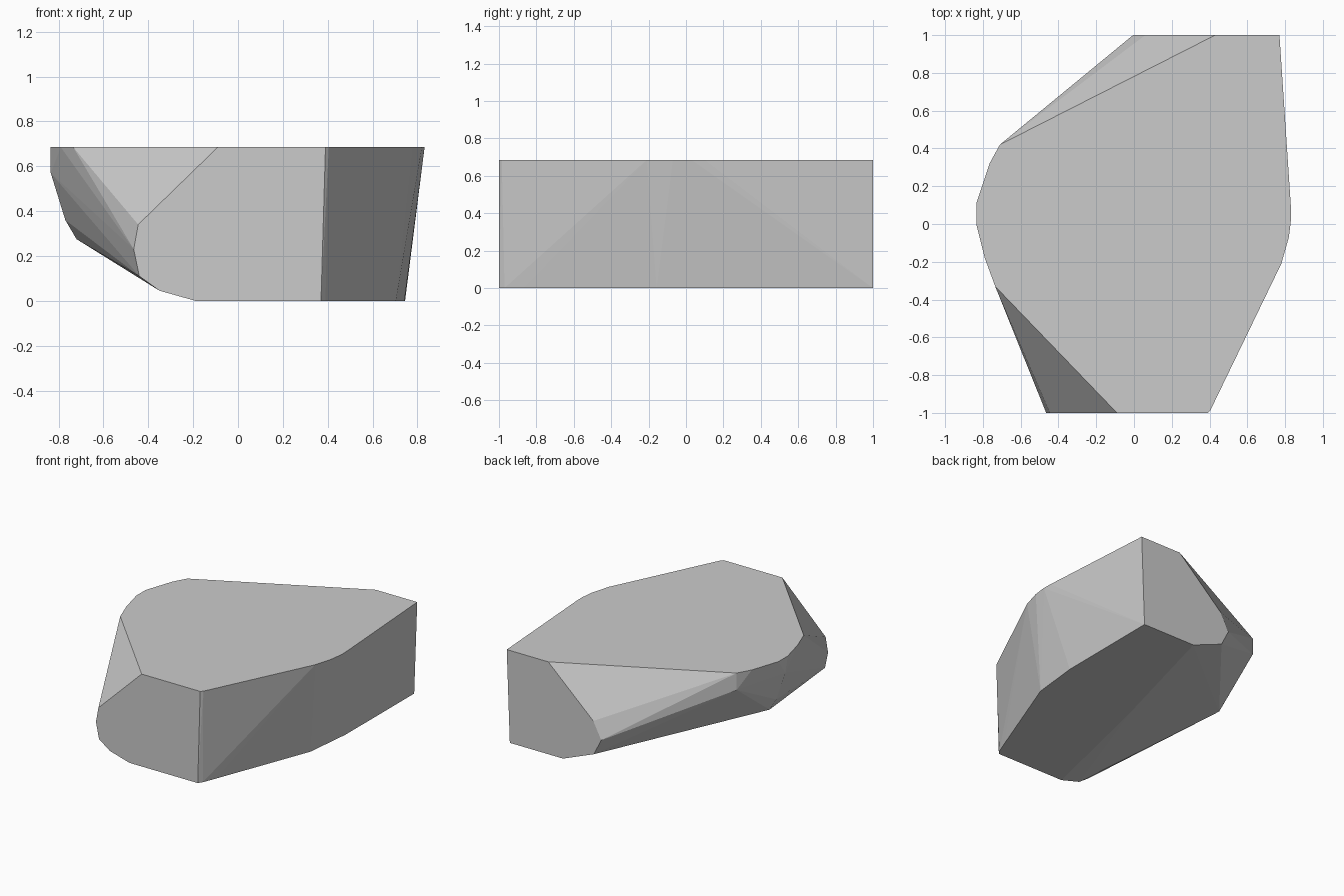
import bpy, bmesh, math

if "Cube" in bpy.data.objects:
    bpy.data.objects.remove(bpy.data.objects["Cube"])

TOP = 0.685

# flat top outline (x, y)
top = [(0.77, 1), (0.83, 0.1), (0.832, 0.03), (0.82, -0.07), (0.78, -0.21),
       (0.405, -0.985), (0.39, -1), (-0.09, -1), (-0.735, -0.33), (-0.79, -0.18),
       (-0.835, 0), (-0.835, 0.11), (-0.765, 0.32), (-0.71, 0.42), (0.43, 1)]
# flat base outline (x, y)
base = [(0.745, 1), (0.742, 0.2), (0.704, -0.157), (0.43, -0.87), (0.39, -0.97),
        (0.37, -1), (-0.19, -1), (0.04, 0), (0.308, 1)]
# chipped left edges of the front and back ends (x, z)
front_end = [(-0.445, 0.34), (-0.465, 0.23), (-0.44, 0.11), (-0.35, 0.045)]
back_end = [(0.06, 0.345), (-0.005, 0.22), (0.056, 0.1)]
# worn left side between the ends
left_side = [(-0.835, 0.03, 0.57), (-0.77, 0.04, 0.36), (-0.72, 0.05, 0.275),
             (-0.71, 0.42, 0.56)]

points = [(x, y, TOP) for x, y in top] + [(x, y, 0) for x, y in base]
points += [(x, -1, z) for x, z in front_end]
points += [(x, 1, z) for x, z in back_end] + left_side

# wrap the sections in a faceted stone body
bm = bmesh.new()
for p in points:
    bm.verts.new(p)
hull = bmesh.ops.convex_hull(bm, input=bm.verts[:])
loose = [v for v in bm.verts if not v.link_faces]
bmesh.ops.delete(bm, geom=loose, context='VERTS')
bmesh.ops.dissolve_limit(bm, angle_limit=math.radians(0.5),
                         verts=bm.verts[:], edges=bm.edges[:])
bmesh.ops.recalc_face_normals(bm, faces=bm.faces[:])

mesh = bpy.data.meshes.new("stone_block")
bm.to_mesh(mesh)
bm.free()
stone = bpy.data.objects.new("stone_block", mesh)
bpy.context.collection.objects.link(stone)
